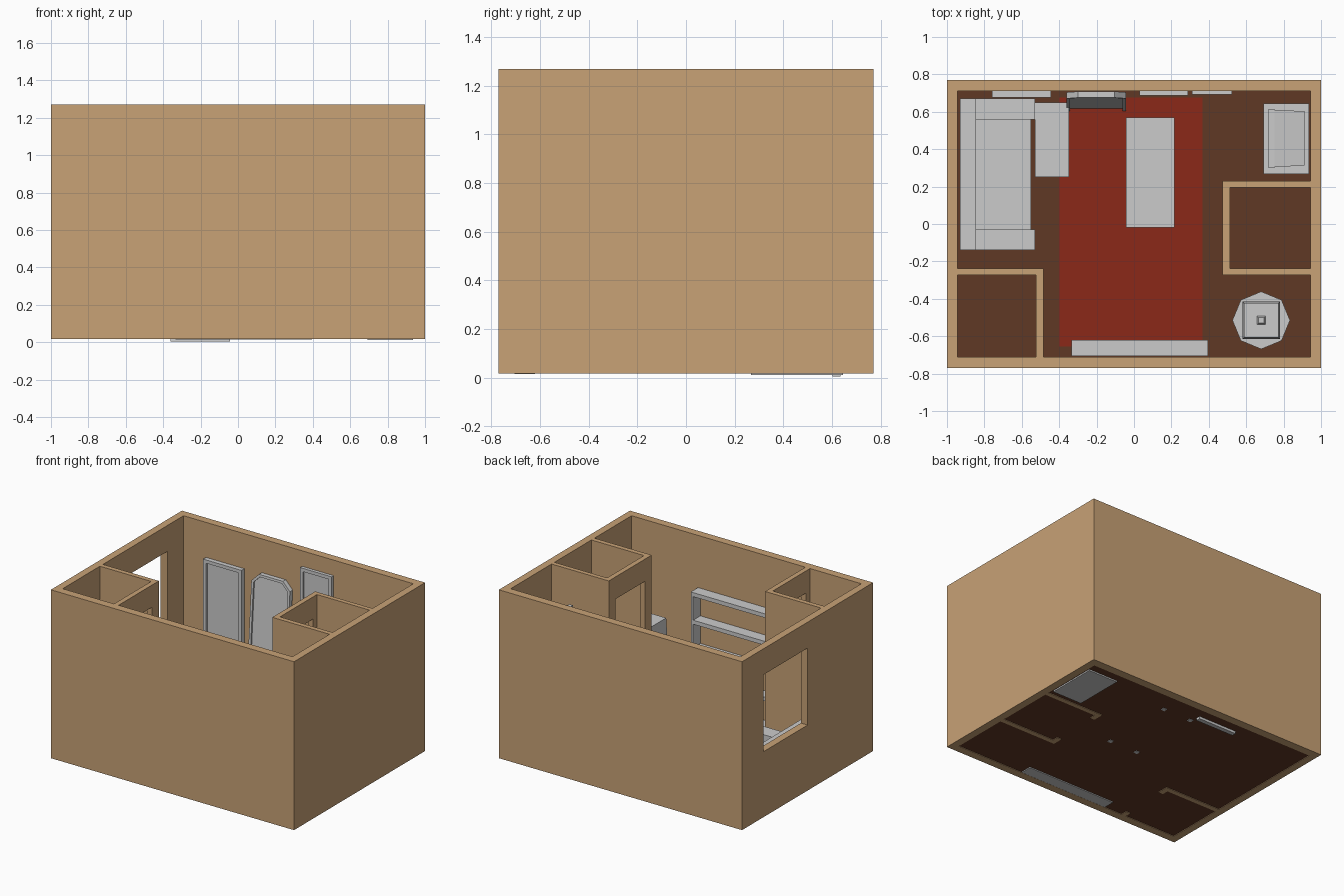
import bpy
from math import pi
from mathutils import Vector

if "Cube" in bpy.data.objects:
    bpy.data.objects.remove(bpy.data.objects["Cube"])


def material(name, color):
    m = bpy.data.materials.new(name)
    m.diffuse_color = (*color, 1)
    m.use_nodes = True
    m.node_tree.nodes["Principled BSDF"].inputs["Base Color"].default_value = m.diffuse_color
    return m


TAN = material("tan_wall", (0.58, 0.36, 0.18))
BROWN = material("brown_floor", (0.115, 0.04, 0.018))
RED = material("red_rug", (0.26, 0.022, 0.009))


def mesh_object(name, verts, faces, mat=None):
    me = bpy.data.meshes.new(name)
    me.from_pydata(verts, [], faces)
    ob = bpy.data.objects.new(name, me)
    bpy.context.collection.objects.link(ob)
    if mat:
        me.materials.append(mat)
    return ob


def prism(name, bottom, top, mat=None):
    """Solid between two matching rings of points."""
    n = len(bottom)
    faces = [tuple(reversed(range(n))), tuple(range(n, 2 * n))]
    faces += [(i, (i + 1) % n, n + (i + 1) % n, n + i) for i in range(n)]
    return mesh_object(name, list(bottom) + list(top), faces, mat)


def box(name, x, y, z, mat=None):
    ring = [(x[0], y[0]), (x[1], y[0]), (x[1], y[1]), (x[0], y[1])]
    return prism(name, [(*p, z[0]) for p in ring], [(*p, z[1]) for p in ring], mat)


def cut(ob, x, y, z):
    """Remove a box from an object."""
    c = box("cutter", x, y, z)
    c.hide_render = True
    m = ob.modifiers.new("cut", 'BOOLEAN')
    m.operation, m.solver, m.object = 'DIFFERENCE', 'EXACT', c
    bpy.context.view_layer.objects.active = ob
    bpy.ops.object.modifier_apply(modifier=m.name)
    bpy.data.objects.remove(c)


def cone(name, x, y, z, r0, r1, sides, turn=0):
    bpy.ops.mesh.primitive_cone_add(vertices=sides, radius1=r0, radius2=r1, depth=z[1] - z[0],
                                    location=(x, y, (z[0] + z[1]) / 2), rotation=(0, 0, turn))
    bpy.context.object.name = name


def picture(name, x, z, depth):
    """Framed panel on the back wall."""
    f = box(name, x, (0.712 - depth, 0.712), z)
    b = 0.025
    cut(f, (x[0] + b, x[1] - b), (0.6, 0.712 - depth * 0.6), (z[0] + b, z[1] - b))


FL, TOP = 0.03, 1.27

# outer walls with a window on the left
walls = box("outer_walls", (-1, 1), (-0.77, 0.77), (0.018, TOP), TAN)
cut(walls, (-0.945, 0.945), (-0.71, 0.71), (-1, 2))
cut(walls, (-1.2, -0.9), (0.0, 0.52), (0.505, 1.077))

# closets with door openings
left = box("left_closet", (-0.945, -0.485), (-0.71, -0.237), (0.018, TOP), TAN)
cut(left, (-1.2, -0.523), (-0.9, -0.273), (-1, 2))
cut(left, (-0.6, -0.4), (-0.66, -0.32), (-1, 1.105))
right = box("right_closet", (0.474, 0.945), (-0.274, 0.23), (0.018, TOP), TAN)
cut(right, (0.512, 1.2), (-0.238, 0.196), (-1, 2))
cut(right, (0.4, 0.6), (-0.195, 0.15), (-1, 1.105))

# floor and rug
box("floor", (-0.945, 0.945), (-0.71, 0.71), (0.022, FL), BROWN)
box("rug", (-0.4, 0.365), (-0.655, 0.675), (FL, FL + 0.008), RED)

# sofa
box("sofa_seat", (-0.845, -0.55), (-0.03, 0.56), (FL, 0.22))
box("sofa_back", (-0.93, -0.845), (-0.14, 0.67), (FL, 0.45))
for side, y in (("near", (-0.14, -0.03)), ("far", (0.56, 0.67))):
    box("sofa_arm_" + side, (-0.845, -0.53), y, (FL, 0.32))


# tables
def table(name, x, y, h, leg, foot):
    box(name + "_top", x, y, (h - 0.03, h))
    for i, lx in enumerate((x[0], x[1] - leg)):
        for j, ly in enumerate((y[0], y[1] - leg)):
            box(f"{name}_leg_{i}{j}", (lx, lx + leg), (ly, ly + leg), (foot, h - 0.03))


table("side_table", (-0.53, -0.348), (0.25, 0.65), 0.28, 0.025, FL)
table("coffee_table", (-0.043, 0.217), (-0.02, 0.57), 0.27, 0.03, 0.018)
box("table_tray", (0.015, 0.182), (0.035, 0.51), (0.27, 0.278))

# bookshelf on the front wall
for i, x in enumerate(((-0.335, -0.315), (0.375, 0.395))):
    box(f"shelf_side_{i}", x, (-0.705, -0.62), (0.015, 0.885))
for i, z in enumerate((0.045, 0.265, 0.475, 0.68, 0.885)):
    box(f"shelf_board_{i}", (-0.315, 0.375), (-0.705, -0.62), (z - 0.03, z))

# cabinet with a television facing left
cab = box("cabinet", (0.692, 0.935), (0.268, 0.645), (0.012, 0.74))
cut(cab, (0.6, 0.705), (0.29, 0.62), (0.06, 0.71))
tv = box("tv_bezel", (0.72, 0.75), (0.3, 0.615), (0.74, 1.05))
cut(tv, (0.6, 0.735), (0.325, 0.59), (0.78, 1.02))


def side_ring(x, y0, y1, z0, z1):
    return [(x, y0, z0), (x, y0, z1), (x, y1, z1), (x, y1, z0)]


tube = prism("tv_body", side_ring(0.75, 0.305, 0.61, 0.74, 1.045),
             side_ring(0.912, 0.312, 0.603, 0.74, 1.02))

# octagonal pedestal table with a square shaded lamp
LX, LY = 0.68, -0.515
cone("pedestal_foot", LX, LY, (FL, 0.07), 0.12, 0.05, 8)
cone("pedestal_post", LX, LY, (0.06, 0.3), 0.03, 0.03, 8)
cone("octagon_top", LX, LY, (0.29, 0.33), 0.154, 0.154, 8)
cone("lamp_base", LX, LY, (0.33, 0.44), 0.06, 0.03, 8)
cone("lamp_shade", LX, LY, (0.43, 0.645), 0.142, 0.13, 4, pi / 4)
cone("lamp_finial", LX, LY, (0.645, 0.665), 0.032, 0.02, 4, pi / 4)

# pictures on the back wall
picture("large_panel", (-0.76, -0.445), (0.35, 1.01), 0.036)
picture("upper_picture", (0.03, 0.29), (0.8, 1.155), 0.026)
picture("lower_picture", (0.31, 0.525), (0.66, 0.97), 0.02)


# leaning mirror with clipped top corners
def mirror_ring(inset, off):
    x0, x1, z0, z1, c = -0.36 + inset, -0.043 - inset, 0.005 + inset, 1.02 - inset, 0.06 - inset * 0.6
    pts = [(x0, z0), (x1, z0), (x1, z1 - c), (x1 - c, z1), (x0 + c, z1), (x0, z1 - c)]
    return [Vector((x, 0.602 + 0.072 * z + off, z)) for x, z in pts]


outer, lip, glass, back = mirror_ring(0, 0), mirror_ring(0.018, 0), mirror_ring(0.018, 0.012), mirror_ring(0, 0.033)
faces = [tuple(range(12, 18)), tuple(reversed(range(18, 24)))]
for i in range(6):
    j = (i + 1) % 6
    faces += [(i, j, 6 + j, 6 + i), (6 + i, 6 + j, 12 + j, 12 + i), (18 + i, 18 + j, j, i)]
mesh_object("leaning_mirror", outer + lip + glass + back, faces)
